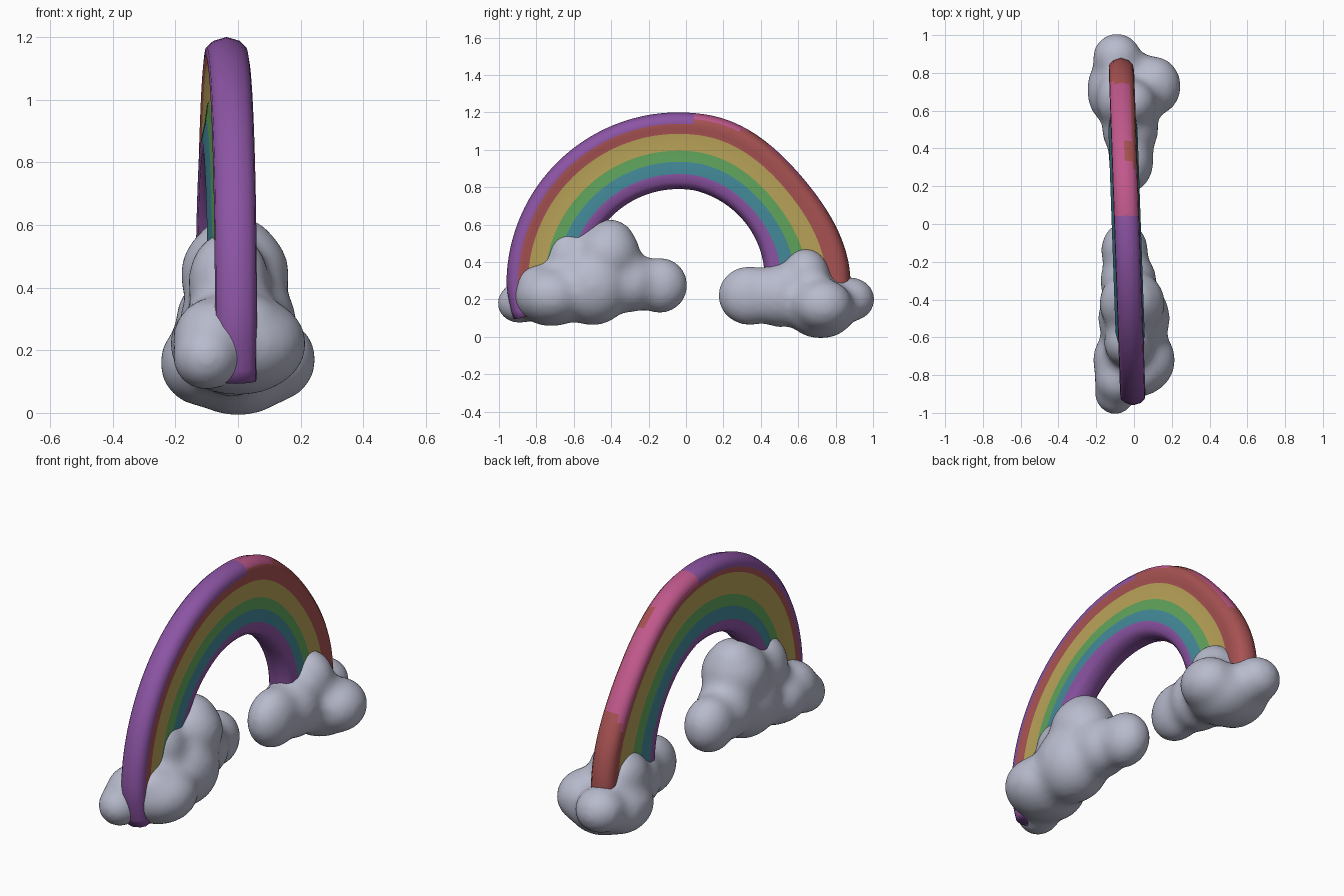
import bpy, bmesh, math
from mathutils import Matrix

if "Cube" in bpy.data.objects:
    bpy.data.objects.remove(bpy.data.objects["Cube"])


def srgb(r, g, b):
    lin = lambda c: c / 12.92 if c <= 0.04045 else ((c + 0.055) / 1.055) ** 2.4
    return (lin(r / 255), lin(g / 255), lin(b / 255), 1)


def material(name, rgb):
    m = bpy.data.materials.new(name)
    m.diffuse_color = srgb(*rgb)
    m.use_nodes = True
    m.node_tree.nodes["Principled BSDF"].inputs["Base Color"].default_value = m.diffuse_color
    return m


PURPLE, TEAL, GREEN, YELLOW, RED, PINK = range(6)
bands = [material("purple", (140, 84, 164)), material("teal", (68, 138, 154)),
         material("green", (96, 164, 92)), material("yellow", (184, 162, 88)),
         material("red", (168, 82, 82)), material("pink", (192, 88, 140))]
cloud_grey = material("cloud grey", (184, 187, 205))


def add_object(name, mesh, mats):
    ob = bpy.data.objects.new(name, mesh)
    bpy.context.collection.objects.link(ob)
    for m in mats:
        mesh.materials.append(m)
    for p in mesh.polygons:
        p.use_smooth = True
    return ob


# Rainbow arch: cross-section of (fraction from inner to outer edge, right width, left width)
half = [(0.03, 0.050, 0.055), (0.09, 0.070, 0.076), (0.195, 0.074, 0.080),
        (0.355, 0.067, 0.066), (0.5, 0.062, 0.058), (0.72, 0.060, 0.056),
        (0.78, 0.063, 0.061), (0.85, 0.067, 0.067), (0.92, 0.062, 0.064),
        (0.97, 0.042, 0.042)]
profile = [(0, 0)] + [(t, w) for t, w, _ in half] + [(1, 0)] + [(t, -w) for t, _, w in half[::-1]]
CY, CZ = -0.04, 0.28
A0, A1, STEPS = -6, 192, 72


def band_colour(t, side, y):
    if t < 0.195:
        return PURPLE
    if t < 0.355:
        return TEAL
    if t < 0.5:
        return GREEN
    if t < (0.72 if side > 0 else 0.78):
        return YELLOW
    if t < 0.85:
        return RED
    if y < 0.03:
        return PURPLE
    if y > 0.74 or (side > 0 and 0.35 < y < 0.45):
        return RED
    if side > 0 and t < (0.92 if y < 0.3 else 0.97):
        return RED
    return PINK


bm = bmesh.new()
rings = []
for i in range(STEPS + 1):
    a = A0 + (A1 - A0) * i / STEPS
    k = min(max(a / 80, 0), 1)
    outer = 0.92 - 0.045 * math.sin(math.pi * k) ** 2 - 0.02 * max(0, (a - 180) / 12)
    inner = 0.51 - 0.045 * max(0, (80 - a) / 70)
    ring = []
    for t, w in profile:
        r = inner + (outer - inner) * t
        y = CY + r * math.cos(math.radians(a))
        z = CZ + r * math.sin(math.radians(a))
        ring.append(bm.verts.new((-0.038 - 0.035 * y + w, y, z)))
    rings.append(ring)
n = len(profile)
for r0, r1 in zip(rings, rings[1:]):
    for j in range(n):
        k = (j + 1) % n
        f = bm.faces.new((r0[j], r0[k], r1[k], r1[j]))
        t = (profile[j][0] + profile[k][0]) / 2
        f.material_index = band_colour(t, profile[j][1] + profile[k][1],
                                       f.calc_center_median().y)
bm.faces.new(rings[0])
bm.faces.new(rings[-1])
bmesh.ops.recalc_face_normals(bm, faces=bm.faces)
mesh = bpy.data.meshes.new("rainbow_arch")
bm.to_mesh(mesh)
bm.free()
add_object("rainbow_arch", mesh, bands)

GROW = 0.03  # puffs are grown, fused, softened and shrunk back to fill the creases


def cloud(name, puffs):
    bm = bmesh.new()
    for x, y, z, rx, ry, rz in puffs:
        size = Matrix.Diagonal((rx + GROW, ry + GROW, rz + GROW, 1))
        bmesh.ops.create_icosphere(bm, subdivisions=4, radius=1,
                                   matrix=Matrix.Translation((x, y, z)) @ size)
    raw = bpy.data.meshes.new(name + "_puffs")
    bm.to_mesh(raw)
    bm.free()
    tmp = bpy.data.objects.new(name + "_puffs", raw)
    bpy.context.collection.objects.link(tmp)
    rem = tmp.modifiers.new("fuse", 'REMESH')
    rem.mode = 'VOXEL'
    rem.voxel_size = 0.016
    smooth = tmp.modifiers.new("soften", 'SMOOTH')
    smooth.factor = 0.5
    smooth.iterations = 24
    shrink = tmp.modifiers.new("shrink", 'DISPLACE')
    shrink.direction = 'NORMAL'
    shrink.mid_level = 0
    shrink.strength = -(GROW - 0.010)
    settle = tmp.modifiers.new("settle", 'SMOOTH')
    settle.factor = 0.5
    settle.iterations = 5
    dg = bpy.context.evaluated_depsgraph_get()
    done = bpy.data.meshes.new_from_object(tmp.evaluated_get(dg))
    bpy.data.objects.remove(tmp)
    done.materials.clear()
    done.name = name
    return add_object(name, done, [cloud_grey])


# Clouds at the two feet of the arch
cloud("front_cloud", [
    (-0.10, -0.89, 0.18, 0.10, 0.11, 0.10),
    (-0.08, -0.82, 0.23, 0.12, 0.13, 0.13),
    (0.00, -0.72, 0.22, 0.21, 0.19, 0.155),
    (0.00, -0.78, 0.28, 0.14, 0.12, 0.10),
    (-0.03, -0.63, 0.42, 0.12, 0.12, 0.15),
    (-0.01, -0.42, 0.44, 0.165, 0.165, 0.165),
    (-0.01, -0.41, 0.50, 0.13, 0.13, 0.12),
    (0.00, -0.50, 0.27, 0.18, 0.20, 0.20),
    (-0.03, -0.30, 0.29, 0.14, 0.15, 0.15),
    (-0.05, -0.14, 0.275, 0.115, 0.14, 0.14)])
cloud("back_cloud", [
    (0.10, 0.73, 0.17, 0.14, 0.15, 0.13),
    (-0.11, 0.71, 0.16, 0.13, 0.18, 0.13),
    (-0.09, 0.66, 0.29, 0.10, 0.14, 0.13),
    (0.00, 0.72, 0.145, 0.18, 0.18, 0.145),
    (-0.09, 0.88, 0.20, 0.12, 0.12, 0.11),
    (-0.02, 0.64, 0.32, 0.13, 0.12, 0.145),
    (-0.02, 0.50, 0.22, 0.14, 0.15, 0.16),
    (-0.015, 0.34, 0.22, 0.11, 0.16, 0.15)])
